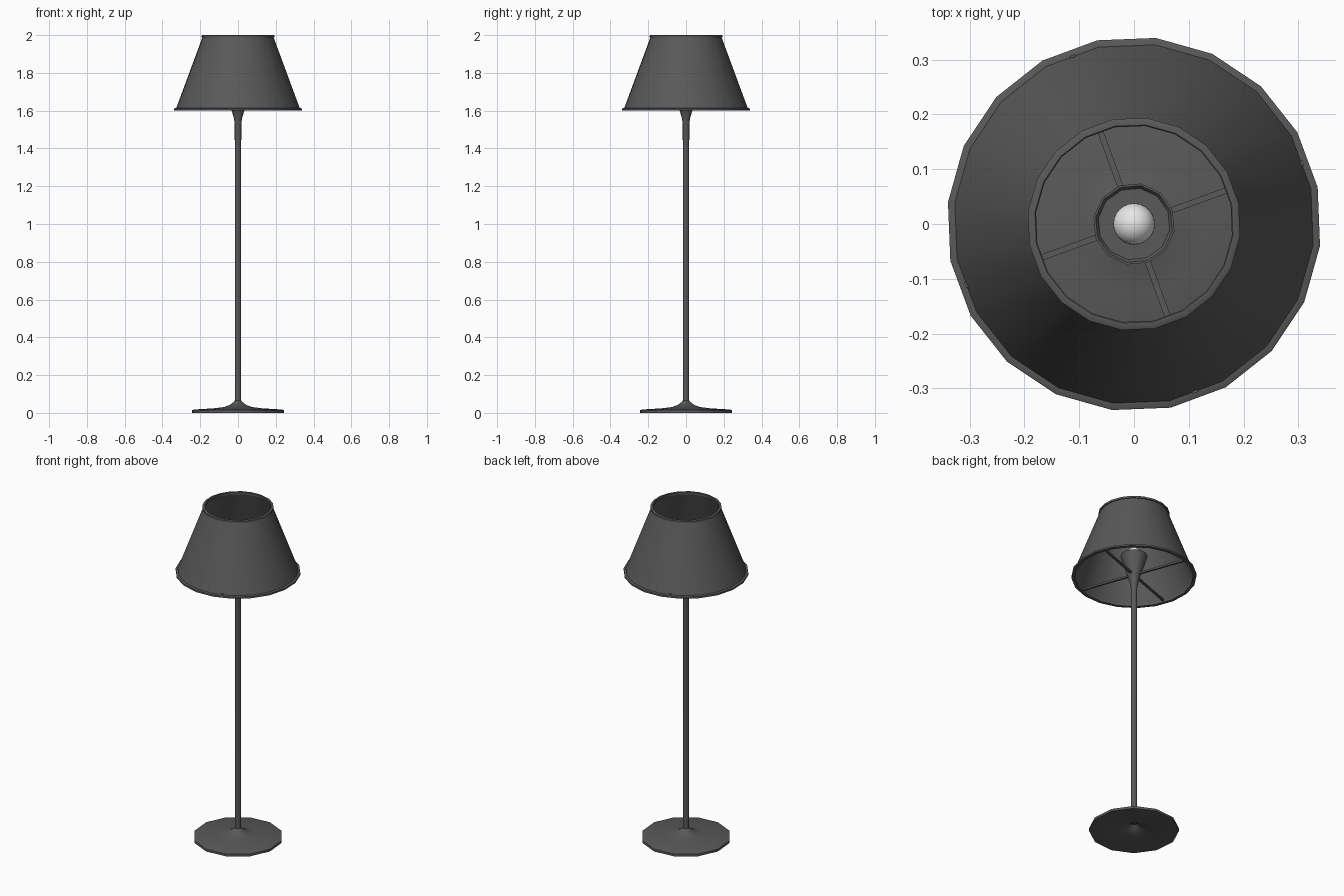
import bpy
import bmesh
from math import cos, sin, pi, radians

cube = bpy.data.objects.get("Cube")
if cube:
    bpy.data.objects.remove(cube, do_unlink=True)


def material(name, rgb):
    mat = bpy.data.materials.new(name)
    mat.use_nodes = True
    mat.diffuse_color = (*rgb, 1)
    mat.node_tree.nodes["Principled BSDF"].inputs["Base Color"].default_value = (*rgb, 1)
    return mat


dark_grey = material("dark grey", (0.1, 0.1, 0.1))
white = material("bulb white", (0.8, 0.8, 0.8))


def finish(name, bm, mat, angle=35):
    bmesh.ops.recalc_face_normals(bm, faces=bm.faces)
    mesh = bpy.data.meshes.new(name)
    bm.to_mesh(mesh)
    bm.free()
    mesh.materials.append(mat)
    obj = bpy.data.objects.new(name, mesh)
    bpy.context.collection.objects.link(obj)
    bpy.ops.object.select_all(action="DESELECT")
    obj.select_set(True)
    bpy.context.view_layer.objects.active = obj
    bpy.ops.object.shade_smooth_by_angle(angle=radians(angle))
    return obj


def lathe(name, profile, sides, turn, mat, closed=False):
    """Revolve (radius, height) points; radius zero becomes a pole point."""
    bm = bmesh.new()
    rings = []
    for r, z in profile:
        if r == 0:
            rings.append([bm.verts.new((0, 0, z))] * sides)
        else:
            angles = [radians(turn) + 2 * pi * i / sides for i in range(sides)]
            rings.append([bm.verts.new((r * cos(a), r * sin(a), z)) for a in angles])
    pairs = list(zip(rings, rings[1:]))
    if closed:
        pairs.append((rings[-1], rings[0]))
    for low, high in pairs:
        for i in range(sides):
            j = (i + 1) % sides
            corners = dict.fromkeys((low[i], low[j], high[j], high[i]))
            bm.faces.new(list(corners))
    return finish(name, bm, mat)


# Flared foot with a hollow underside
lathe("base", [(0, 0.045), (0.016, 0.045), (0.03, 0.03), (0.07, 0.014), (0.13, 0.006),
               (0.235, 0), (0.246, 0), (0.246, 0.014), (0.235, 0.018), (0.13, 0.024),
               (0.075, 0.031), (0.045, 0.042), (0.025, 0.056), (0.018, 0.065)],
      12, 20, dark_grey)

# Slim pole opening into the bulb cup
lathe("pole", [(0.017, 0.06), (0.0175, 1.53), (0.022, 1.56), (0.034, 1.6),
               (0.075, 1.73), (0.071, 1.73), (0.066, 1.722), (0, 1.722)],
      12, 20, dark_grey)

# Thin tapered shade with a band around each opening
lathe("shade", [(0.332, 1.606), (0.189, 1.99), (0.183, 1.99), (0.326, 1.606)],
      20, 11.3, dark_grey, closed=True)
lathe("shade_top_rim", [(0.195, 1.987), (0.195, 1.998), (0.192, 2), (0.182, 2),
                        (0.18, 1.998), (0.18, 1.987)], 20, 11.3, dark_grey, closed=True)
lathe("shade_bottom_rim", [(0.342, 1.6), (0.342, 1.61), (0.335, 1.613), (0.324, 1.613),
                           (0.324, 1.6)], 20, 11.3, dark_grey, closed=True)

# Four rods holding the shade
bm = bmesh.new()
for k in range(4):
    made = bmesh.ops.create_cube(bm, size=1)["verts"]
    bmesh.ops.scale(bm, vec=(0.305, 0.011, 0.011), verts=made)
    bmesh.ops.translate(bm, vec=(0.1755, 0, 1.612), verts=made)
    for v in made:
        a, x, y = radians(20 + 90 * k), v.co.x, v.co.y
        v.co.x, v.co.y = x * cos(a) - y * sin(a), x * sin(a) + y * cos(a)
finish("shade_rods", bm, dark_grey)

# Round bulb sitting in the cup
bm = bmesh.new()
bmesh.ops.create_uvsphere(bm, u_segments=24, v_segments=16, radius=0.038)
bmesh.ops.translate(bm, vec=(0, 0, 1.742), verts=bm.verts)
finish("bulb", bm, white)
